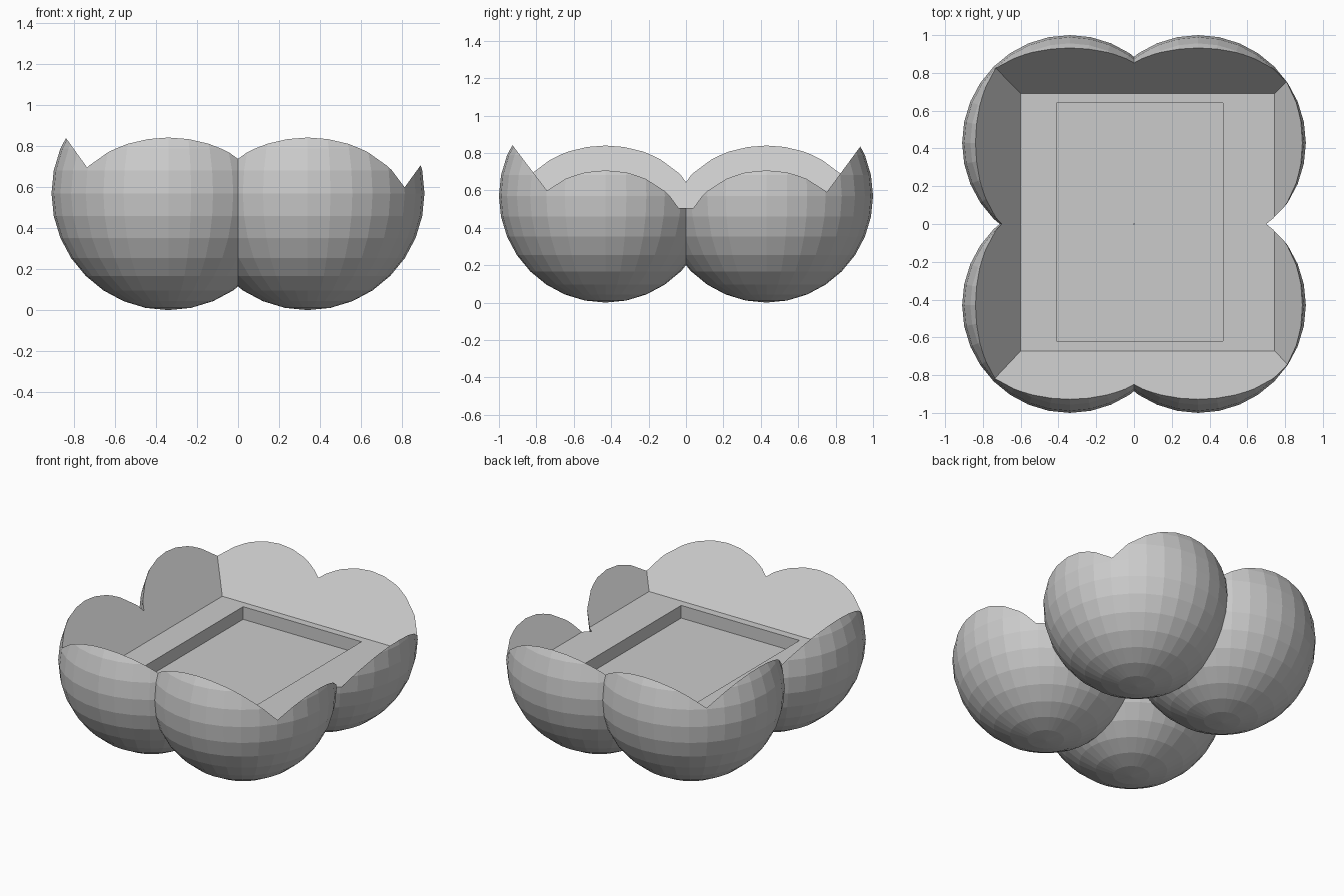
import bpy
import bmesh

if "Cube" in bpy.data.objects:
    bpy.data.objects.remove(bpy.data.objects["Cube"], do_unlink=True)

RADIUS = 0.57
FLOOR_Z, POCKET_Z, TOP_Z = 0.505, 0.42, 1.3

grey = bpy.data.materials.new("plain_grey")
grey.use_nodes = True
grey.diffuse_color = (0.6, 0.6, 0.6, 1)
grey.node_tree.nodes["Principled BSDF"].inputs["Base Color"].default_value = (0.6, 0.6, 0.6, 1)


def add_ball(name, x, y):
    bpy.ops.mesh.primitive_uv_sphere_add(segments=32, ring_count=16, radius=RADIUS,
                                         location=(x, y, RADIUS))
    ball = bpy.context.object
    ball.name = name
    ball.data.materials.append(grey)
    return ball


def add_block(name, low, high, z0, z1):
    """Block between two rectangles, each (x0, x1, y0, y1)."""
    bm = bmesh.new()
    rings = []
    for (x0, x1, y0, y1), z in ((low, z0), (high, z1)):
        rings.append([bm.verts.new((x, y, z))
                      for x, y in ((x0, y0), (x1, y0), (x1, y1), (x0, y1))])
    bottom, top = rings
    bm.faces.new(bottom)
    bm.faces.new(top)
    for i in range(4):
        j = (i + 1) % 4
        bm.faces.new((bottom[i], bottom[j], top[j], top[i]))
    bmesh.ops.recalc_face_normals(bm, faces=bm.faces)
    mesh = bpy.data.meshes.new(name)
    bm.to_mesh(mesh)
    bm.free()
    mesh.materials.append(grey)
    block = bpy.data.objects.new(name, mesh)
    block.hide_render = True
    bpy.context.collection.objects.link(block)
    return block


def combine(target, other, operation):
    mod = target.modifiers.new(operation.lower(), 'BOOLEAN')
    mod.operation = operation
    mod.solver = 'EXACT'
    mod.object = other
    bpy.context.view_layer.objects.active = target
    bpy.ops.object.modifier_apply(modifier=mod.name)
    bpy.data.objects.remove(other, do_unlink=True)


# Four fused balls form the body
balls = [add_ball("ball", x, y) for x in (-0.34, 0.34) for y in (-0.43, 0.43)]
body = balls[0]
body.name = "four_lobed_tray"
for ball in balls[1:]:
    combine(body, ball, 'UNION')

# Wide opening with walls that flare outwards
floor = (-0.60, 0.745, -0.672, 0.69)
flare = (-0.715, 0.725, -0.76, 0.735)
rim = tuple(f + s * (TOP_Z - FLOOR_Z) for f, s in zip(floor, flare))
combine(body, add_block("opening_cutter", floor, rim, FLOOR_Z, TOP_Z), 'DIFFERENCE')

# Shallow rectangular pocket in the floor
pocket = (-0.41, 0.47, -0.62, 0.64)
combine(body, add_block("pocket_cutter", pocket, pocket, POCKET_Z, TOP_Z), 'DIFFERENCE')

for face in body.data.polygons:
    face.use_smooth = False
    face.material_index = 0
